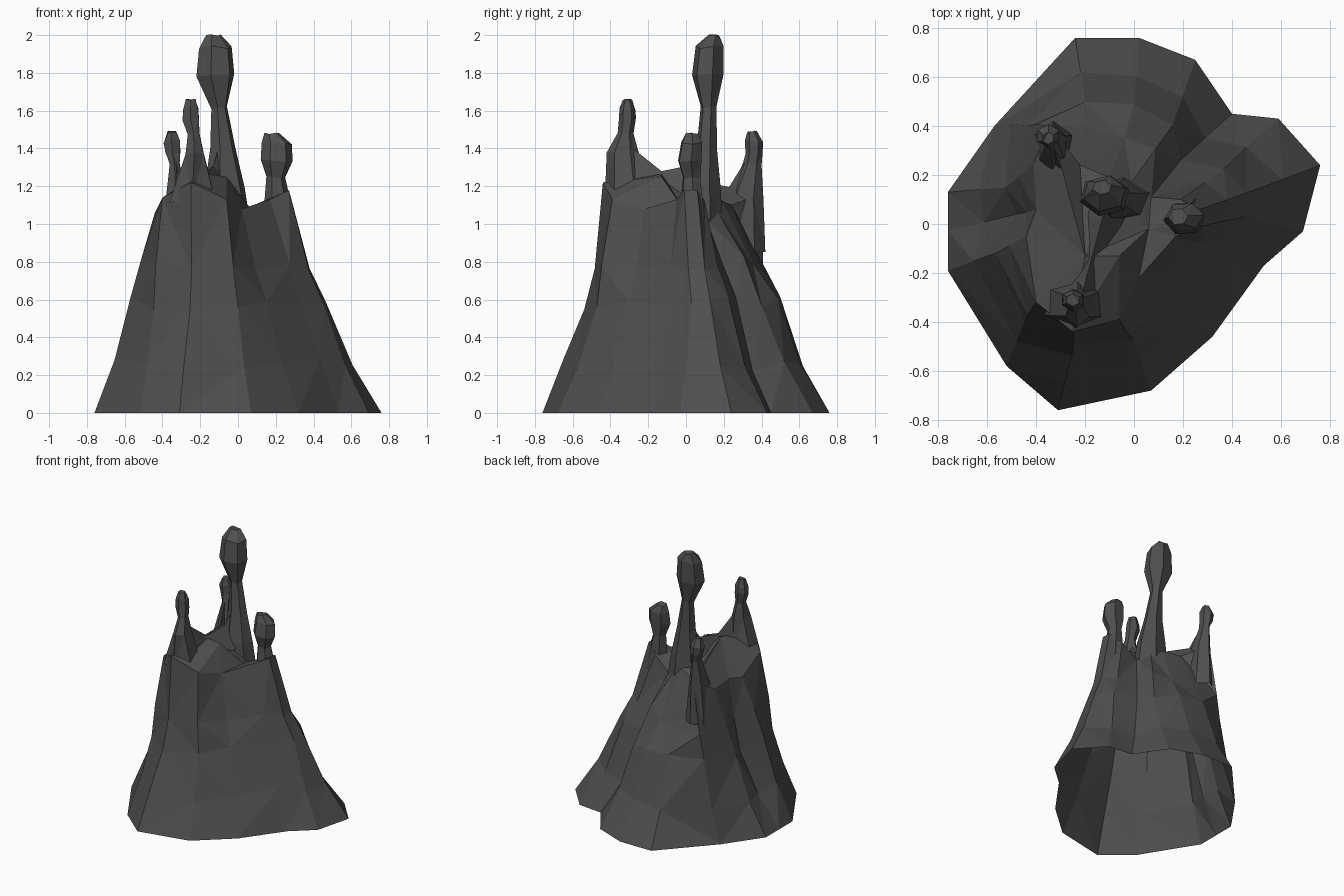
import bpy, bmesh, math, random
from mathutils import Vector

if "Cube" in bpy.data.objects:
    bpy.data.objects.remove(bpy.data.objects["Cube"])
random.seed(4)

stone = bpy.data.materials.new("dark grey rock")
stone.diffuse_color = (0.078, 0.078, 0.078, 1)
stone.use_nodes = True
stone.node_tree.nodes["Principled BSDF"].inputs["Base Color"].default_value = stone.diffuse_color


def finish(name, bm):
    bmesh.ops.triangulate(bm, faces=[f for f in bm.faces if len(f.verts) > 3])
    bmesh.ops.recalc_face_normals(bm, faces=bm.faces)
    me = bpy.data.meshes.new(name)
    bm.to_mesh(me)
    bm.free()
    me.materials.append(stone)
    ob = bpy.data.objects.new(name, me)
    bpy.context.collection.objects.link(ob)


def bridge(bm, a, b):
    n = len(a)
    for i in range(n):
        j = (i + 1) % n
        bm.faces.new((a[i], a[j], b[j], b[i]))


# mound: outlines at the ground, mid height and rim (counter-clockwise from front)
base = [(-.31, -.76), (.07, -.68), (.32, -.46), (.53, -.17), (.69, -.03),
        (.76, .24), (.59, .43), (.40, .45), (.25, .67), (.02, .76),
        (-.24, .76), (-.57, .40), (-.76, .13), (-.76, -.03), (-.76, -.19), (-.52, -.58)]
mid = [(-.25, -.53), (0, -.48), (.15, -.30), (.34, -.10), (.46, .03),
       (.47, .13), (.36, .22), (.19, .26), (.16, .41), (0, .48),
       (-.20, .50), (-.43, .40), (-.53, .15), (-.48, .04), (-.57, -.12), (-.45, -.40)]
top = [(-.25, -.44), (-.06, -.39), (.02, -.22), (.17, -.05), (.27, -.01),
       (.27, .06), (.19, .10), (.07, .11), (-.01, .17), (-.10, .19),
       (-.22, .24), (-.34, .40), (-.41, .25), (-.40, .06), (-.44, -.05), (-.40, -.32)]
rim_z = [1.22, 1.13, 1.08, 1.13, 1.18, 1.18, 1.12, 1.02, 1.06, 1.12,
         1.10, 1.16, 1.08, 1.08, 1.06, 1.14]

bm = bmesh.new()
prev = None
for z, lo, hi, t, jit in [(0, base, mid, 0, 0), (.26, base, mid, .54, .01),
                          (.58, base, mid, 1, .01), (.79, mid, top, .42, .01),
                          (None, mid, top, 1, 0)]:
    ring = []
    for i in range(len(base)):
        p = Vector(lo[i]).lerp(Vector(hi[i]), t)
        p *= 1 + random.uniform(-jit, jit) * 2
        h = rim_z[i] if z is None else z + random.uniform(-jit, jit) * 4
        ring.append(bm.verts.new((p.x, p.y, h)))
    if prev:
        bridge(bm, prev, ring)
    prev = ring
# crater: a raised saddle with a valley between it and the right spire
left = bm.verts.new((-.20, -.13, 1.27))
mound = bm.verts.new((-.06, -.13, 1.25))
valley = bm.verts.new((.06, -.02, 1.09))
for i in range(len(prev)):
    apex = mound if i < 2 else valley if i < 9 else left
    bm.faces.new((prev[i], prev[(i + 1) % len(prev)], apex))
for f in [(prev[0], mound, left), (prev[2], valley, mound),
          (prev[9], left, valley), (left, mound, valley)]:
    bm.faces.new(f)
finish("rock_mound", bm)


# spires: stacked six-sided rings (x, y, z, half width, half depth)
def spire(name, rings, turn):
    bm = bmesh.new()
    prev = None
    for x, y, z, rx, ry in rings:
        ring = []
        for k in range(6):
            a = turn + k * math.pi / 3
            ring.append(bm.verts.new((x + rx * math.cos(a), y + ry * math.sin(a),
                                      z + random.uniform(-.012, .005))))
        if prev:
            bridge(bm, prev, ring)
        prev = ring
    bm.faces.new(prev)
    finish(name, bm)


spire("tall_spire", [(-.06, .10, .95, .14, .10), (-.07, .10, 1.2, .11, .085),
                     (-.08, .11, 1.4, .07, .055), (-.10, .12, 1.62, .043, .043),
                     (-.12, .115, 1.79, .105, .085), (-.12, .125, 1.94, .09, .075),
                     (-.13, .15, 2.0, .04, .03)], .3)
spire("front_spire", [(-.24, -.32, 1.12, .14, .11), (-.23, -.335, 1.38, .055, .085),
                      (-.235, -.32, 1.48, .035, .042), (-.25, -.31, 1.56, .05, .045),
                      (-.25, -.31, 1.61, .046, .042), (-.25, -.31, 1.66, .03, .025)], .5)
spire("right_spire", [(.22, .03, 1.0, .08, .08), (.21, .03, 1.12, .07, .065),
                      (.20, .03, 1.25, .05, .05), (.205, .02, 1.34, .085, .068),
                      (.205, .03, 1.43, .08, .06), (.18, .03, 1.48, .04, .035)], .1)
spire("back_spire", [(-.33, .31, .85, .09, .11), (-.33, .31, 1.14, .06, .10),
                     (-.335, .35, 1.32, .03, .05), (-.345, .36, 1.38, .045, .045),
                     (-.35, .36, 1.44, .05, .048), (-.35, .35, 1.49, .025, .025)], .5)


# webs: sloping ridges tying the spires to the mound (crest points, foot offset)
def web(name, pts, foot, thick):
    bm = bmesh.new()
    prev = None
    for x, y, z in pts:
        ring = [bm.verts.new((x - thick[0], y - thick[1], foot)),
                bm.verts.new((x + thick[0], y + thick[1], foot)),
                bm.verts.new((x, y, z))]
        if prev:
            bridge(bm, prev, ring)
        prev = ring
    finish(name, bm)


web("saddle_ridge", [(-.21, -.28, 1.40), (-.17, -.13, 1.28), (-.13, .02, 1.31),
                     (-.09, .10, 1.45)], 1.15, (.08, -.02))
web("back_fin", [(-.29, .20, 1.15), (-.32, .28, 1.28), (-.335, .34, 1.37)],
    1.05, (.05, .02))
